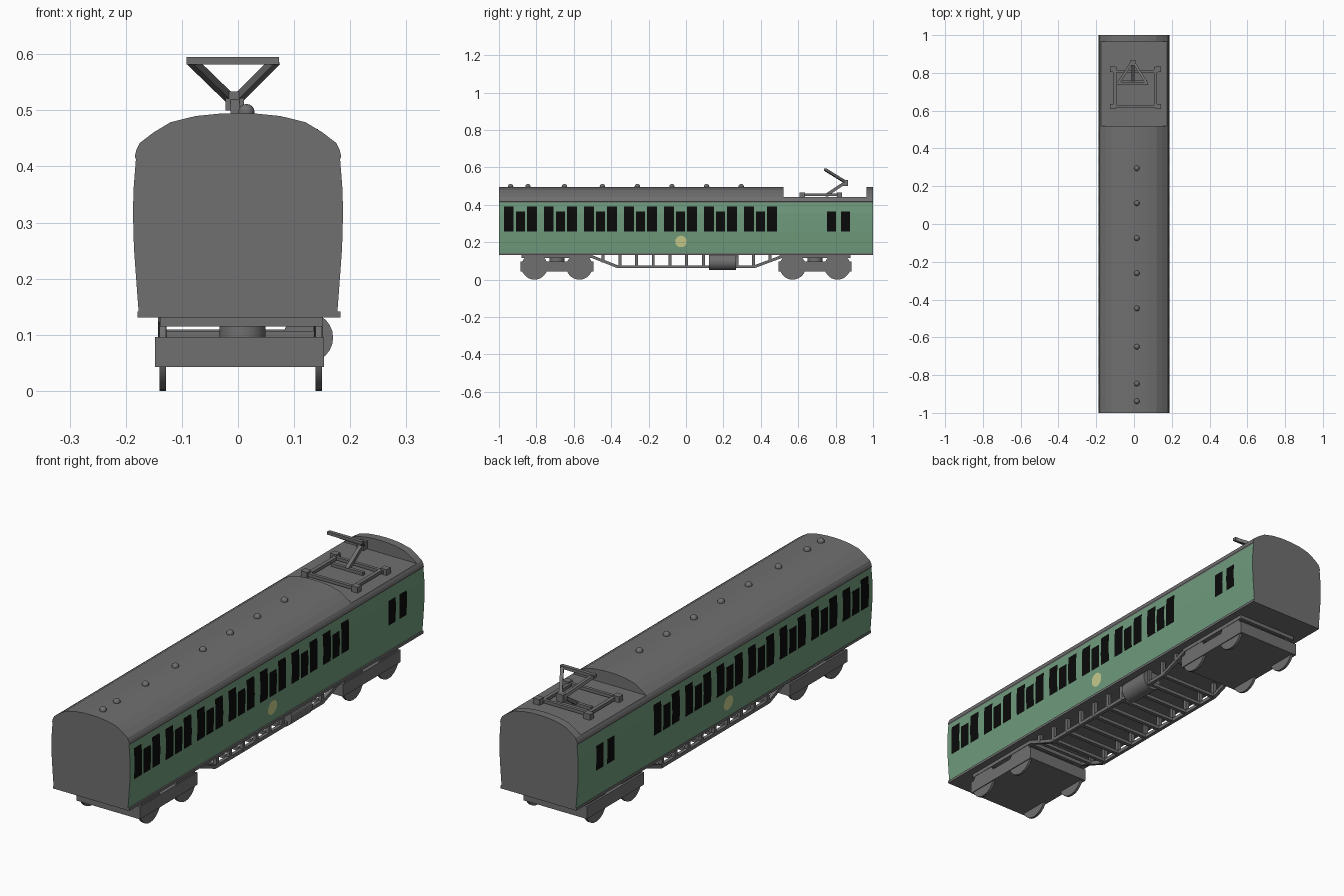
import bpy, bmesh, math
from mathutils import Vector

if "Cube" in bpy.data.objects:
    bpy.data.objects.remove(bpy.data.objects["Cube"])


def material(name, rgb):
    m = bpy.data.materials.new(name)
    m.diffuse_color = (*rgb, 1)
    m.use_nodes = True
    m.node_tree.nodes["Principled BSDF"].inputs["Base Color"].default_value = m.diffuse_color
    return m


GREY = material("grey", (0.16, 0.16, 0.16))
GREEN = material("green", (0.16, 0.33, 0.205))
BLACK = material("window_black", (0.003, 0.003, 0.003))
CREAM = material("pale_yellow", (0.58, 0.60, 0.26))


def finish(name, bm, *mats):
    me = bpy.data.meshes.new(name)
    bm.to_mesh(me)
    bm.free()
    for m in mats:
        me.materials.append(m)
    ob = bpy.data.objects.new(name, me)
    bpy.context.collection.objects.link(ob)
    return ob


def add_box(bm, x0, x1, y0, y1, z0, z1):
    r = bmesh.ops.create_cube(bm, size=1)
    for v in r["verts"]:
        v.co = Vector(((x0 + x1) / 2 + v.co.x * (x1 - x0),
                       (y0 + y1) / 2 + v.co.y * (y1 - y0),
                       (z0 + z1) / 2 + v.co.z * (z1 - z0)))


def add_bar(bm, a, b, w):
    """Square bar from a to b."""
    a, b = Vector(a), Vector(b)
    d = b - a
    rot = d.to_track_quat('Z', 'X')
    r = bmesh.ops.create_cube(bm, size=1)
    for v in r["verts"]:
        v.co = (a + b) / 2 + rot @ Vector((v.co.x * w, v.co.y * w, v.co.z * d.length))


def add_cylinder(bm, centre, radius, length, axis, n=24):
    rot = Vector(axis).to_track_quat('Z', 'X')
    r = bmesh.ops.create_cone(bm, cap_ends=True, segments=n, radius1=radius,
                              radius2=radius, depth=length)
    for v in r["verts"]:
        v.co = Vector(centre) + rot @ v.co


def smooth(ob):
    bpy.ops.object.select_all(action='DESELECT')
    ob.select_set(True)
    bpy.context.view_layer.objects.active = ob
    bpy.ops.object.shade_smooth_by_angle(angle=math.radians(35))


def extrude_profile(bm, half, y0, y1):
    """Mirror a half section (x, z), then extrude it along y."""
    pts = half + [(-x, z) for x, z in reversed(half) if x > 0]
    a = [bm.verts.new((x, y0, z)) for x, z in pts]
    b = [bm.verts.new((x, y1, z)) for x, z in pts]
    bm.faces.new(a)
    bm.faces.new(b[::-1])
    for i in range(len(pts)):
        j = (i + 1) % len(pts)
        bm.faces.new((a[i], b[i], b[j], a[j]))
    bmesh.ops.recalc_face_normals(bm, faces=bm.faces)


# Car body: green sides, grey ends and upper edge
SIDE = [(0.177, 0.14), (0.179, 0.165), (0.1855, 0.255), (0.187, 0.31),
        (0.1865, 0.355), (0.182, 0.413)]
WELL_Z = 0.442
bm = bmesh.new()
extrude_profile(bm, SIDE + [(0.184, 0.418), (0.181, 0.43), (0.175, WELL_Z)], -1, 1)
for f in bm.faces:
    if abs(f.normal.x) > 0.9 and f.calc_center_median().z < 0.413:
        f.material_index = 1
finish("car_body", bm, GREY, GREEN)

# Arched roof, interrupted by the flat pantograph well
ROOF = [(0.175, WELL_Z), (0.15, 0.461), (0.12, 0.479), (0.075, 0.490), (0.03, 0.4945), (0, 0.495)]
for name, y0, y1 in (("main_roof", -1, 0.52), ("end_roof", 0.965, 1)):
    bm = bmesh.new()
    extrude_profile(bm, ROOF, y0, y1)
    finish(name, bm, GREY)

# Floor sill
bm = bmesh.new()
add_box(bm, -0.179, 0.183, -1, 1, 0.131, 0.142)
finish("floor_sill", bm, GREY)


# Windows: thin skins that follow the curved side
def side_x(z):
    for (xa, za), (xb, zb) in zip(SIDE, SIDE[1:]):
        if za <= z <= zb:
            return xa + (xb - xa) * (z - za) / (zb - za)


def add_window(bm, y0, y1, z0, z1):
    levels = [z0] + [z for _, z in SIDE if z0 < z < z1] + [z1]
    for s in (1, -1):
        rows = [[bm.verts.new((s * (side_x(z) + 0.0015), y, z)) for y in (y0, y1)]
                for z in levels]
        for p, q in zip(rows, rows[1:]):
            loop = (p[0], p[1], q[1], q[0])
            bm.faces.new(loop if s > 0 else loop[::-1])


bm = bmesh.new()
for i in range(7):
    y = -0.973 + i * 0.2139
    add_window(bm, y, y + 0.052, 0.258, 0.39)
    add_window(bm, y + 0.063, y + 0.112, 0.258, 0.364)
    add_window(bm, y + 0.124, y + 0.176, 0.258, 0.39)
for y in (0.754, 0.829):
    add_window(bm, y, y + 0.049, 0.258, 0.364)
finish("windows", bm, BLACK)

# Round side badge, plain disc
bm = bmesh.new()
for s in (1, -1):
    ring = []
    for k in range(16):
        t = s * k * math.tau / 16
        z = 0.204 + 0.031 * math.sin(t)
        ring.append(bm.verts.new((s * (side_x(z) + 0.0015), -0.027 + 0.031 * math.cos(t), z)))
    bm.faces.new(ring)
finish("side_discs", bm, CREAM)

# Roof vents
bm = bmesh.new()
for y in (0.295, 0.11, -0.075, -0.26, -0.447, -0.65, -0.845, -0.938):
    r = bmesh.ops.create_uvsphere(bm, u_segments=12, v_segments=8, radius=0.0145)
    bmesh.ops.translate(bm, verts=r["verts"], vec=(0.015, y, 0.497))
smooth(finish("roof_vents", bm, GREY))

# Bogies: frame, wheels, pivot and upper frame
for name, yc in (("front", -0.69), ("rear", 0.69)):
    bm = bmesh.new()
    add_box(bm, -0.148, 0.153, yc - 0.195, yc + 0.195, 0.043, 0.096)
    finish(name + "_bogie_frame", bm, GREY)
    bm = bmesh.new()
    for dy in (-0.12, 0.12):
        for x in (-0.134, 0.144):
            add_cylinder(bm, (x, yc + dy, 0.07), 0.07, 0.011, (1, 0, 0), 28)
    smooth(finish(name + "_wheels", bm, GREY))
    bm = bmesh.new()
    add_cylinder(bm, (0.008, yc, 0.105), 0.041, 0.03, (0, 0, 1))
    smooth(finish(name + "_pivot", bm, GREY))
    bm = bmesh.new()
    for x in (-0.131, 0.143):
        add_box(bm, x - 0.008, x + 0.008, yc - 0.19, yc + 0.19, 0.115, 0.132)
    for dy in (-0.182, 0, 0.182):
        w = 0.055 if dy == 0 else 0.008
        add_box(bm, -0.131, 0.143, yc + dy - w, yc + dy + w, 0.115, 0.132)
    finish(name + "_upper_frame", bm, GREY)

# Underfloor truss on both sides with cross slats
bm = bmesh.new()
path = [(-0.52, 0.13), (-0.365, 0.069), (0.365, 0.069), (0.53, 0.13)]
for x in (-0.135, 0.143):
    for (ya, za), (yb, zb) in zip(path, path[1:]):
        add_bar(bm, (x, ya, za), (x, yb, zb), 0.015)
for i in range(11):
    y = -0.443 + i * 0.0893
    z = max(0.069, 0.069 + (abs(y) - 0.365) * 0.38)
    for x in (-0.135, 0.143):
        add_box(bm, x - 0.008, x + 0.008, y - 0.008, y + 0.008, z, 0.135)
    add_box(bm, -0.135, 0.143, y - 0.008, y + 0.008, z - 0.006, z + 0.008)
finish("underfloor_truss", bm, GREY)

# Air tank on the right side
bm = bmesh.new()
add_cylinder(bm, (0.125, 0.195, 0.095), 0.0445, 0.144, (0, 1, 0))
smooth(finish("air_tank", bm, GREY))

# Pantograph base: four feet and a rectangular frame
bm = bmesh.new()
for x in (-0.112, 0.128):
    for y in (0.622, 0.82):
        add_box(bm, x - 0.015, x + 0.015, y - 0.014, y + 0.014, WELL_Z - 0.004, 0.467)
for x in (-0.1, 0.113):
    add_box(bm, x - 0.008, x + 0.008, 0.615, 0.83, 0.447, 0.46)
for y in (0.622, 0.808):
    add_box(bm, -0.112, 0.128, y - 0.007, y + 0.007, 0.447, 0.46)
add_box(bm, -0.08, 0.07, 0.747, 0.762, 0.445, 0.458)
finish("pantograph_base", bm, GREY)

# Pantograph arms and contact bar
bm = bmesh.new()
add_bar(bm, (-0.005, 0.75, 0.452), (-0.005, 0.853, 0.52), 0.016)
add_box(bm, -0.022, 0.011, 0.838, 0.866, 0.5, 0.534)
for x in (-0.083, 0.067):
    add_bar(bm, (-0.007 + (0.008 if x > 0 else -0.008), 0.852, 0.522), (x, 0.745, 0.588), 0.014)
add_box(bm, -0.092, 0.073, 0.737, 0.753, 0.582, 0.595)
finish("pantograph_arms", bm, GREY)
